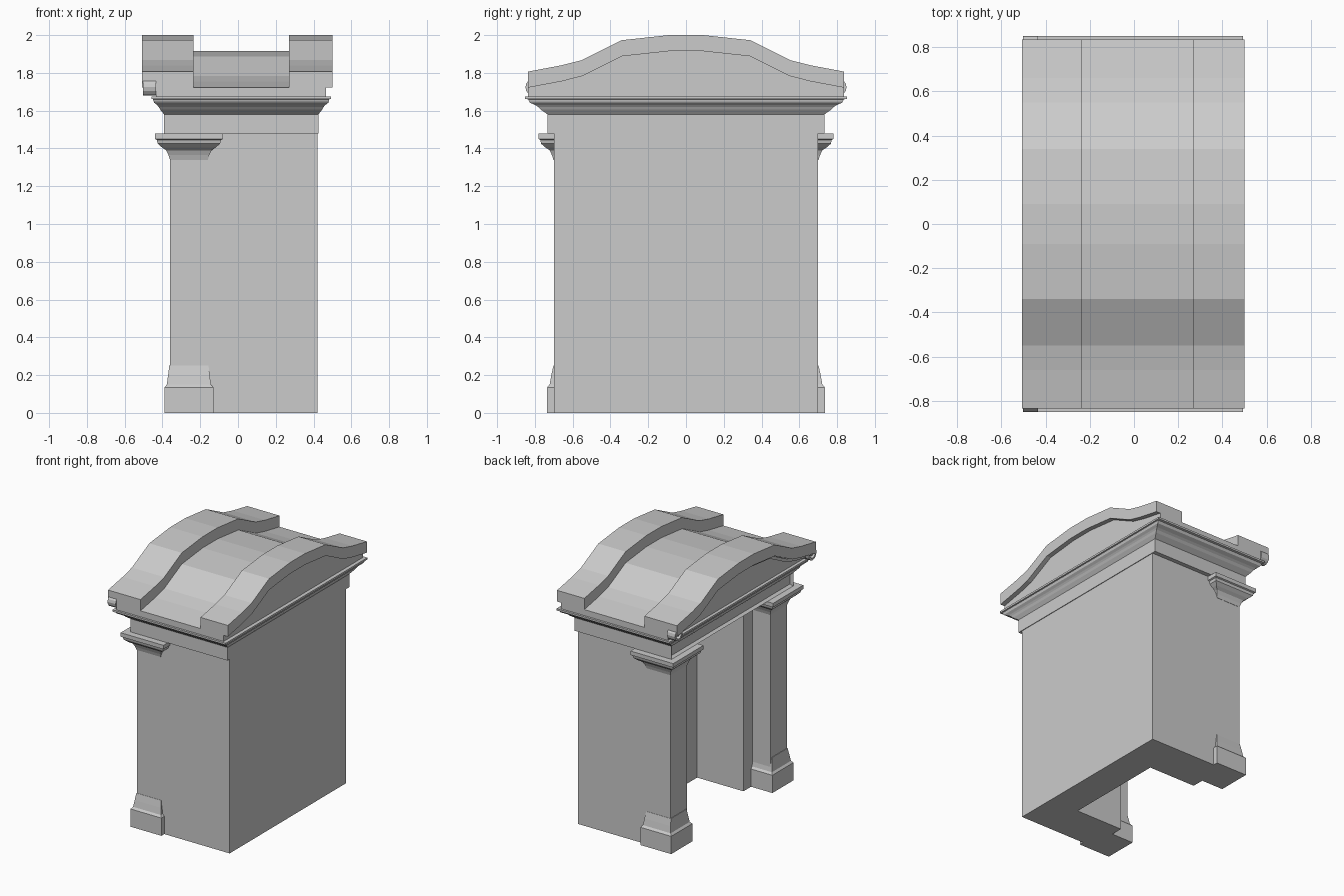
import bpy, bmesh, math

if "Cube" in bpy.data.objects:
    bpy.data.objects.remove(bpy.data.objects["Cube"])


def finish(name, bm):
    bmesh.ops.recalc_face_normals(bm, faces=bm.faces)
    me = bpy.data.meshes.new(name)
    bm.to_mesh(me)
    bm.free()
    ob = bpy.data.objects.new(name, me)
    bpy.context.collection.objects.link(ob)
    return ob


def prism(name, pts, axis, a, b):
    """Extrude a closed outline along z (points x,y) or x (points y,z)."""
    bm = bmesh.new()
    put = (lambda p, t: (p[0], p[1], t)) if axis == 'z' else (lambda p, t: (t, p[0], p[1]))
    lo = [bm.verts.new(put(p, a)) for p in pts]
    hi = [bm.verts.new(put(p, b)) for p in pts]
    bm.faces.new(lo)
    bm.faces.new(hi)
    n = len(pts)
    for i in range(n):
        j = (i + 1) % n
        bm.faces.new((lo[i], lo[j], hi[j], hi[i]))
    return finish(name, bm)


def stack(name, cx, cy, rings, panel=None):
    """Rectangular moulding: rings are (half x, half y, z)."""
    bm = bmesh.new()
    loops = [[bm.verts.new((cx + sx * hx, cy + sy * hy, z))
              for sx, sy in ((-1, -1), (1, -1), (1, 1), (-1, 1))] for hx, hy, z in rings]
    bm.faces.new(loops[0])
    bm.faces.new(loops[-1])
    for lo, hi in zip(loops, loops[1:]):
        for i in range(4):
            j = (i + 1) % 4
            bm.faces.new((lo[i], lo[j], hi[j], hi[i]))
    if panel:
        bmesh.ops.recalc_face_normals(bm, faces=bm.faces)
        face = min(bm.faces, key=lambda f: f.calc_center_median().x)
        bmesh.ops.inset_individual(bm, faces=[face], thickness=panel, depth=-panel)
    return finish(name, bm)


# U-shaped walls around the niche, open towards -x
prism("niche_walls", [(0.42, -0.70), (0.42, 0.70), (-0.21, 0.70), (-0.21, 0.39),
                      (0.18, 0.39), (0.18, -0.39), (-0.21, -0.39), (-0.21, -0.70)],
      'z', 0, 1.49)

# Corner columns: plinth, shaft and flared capital
for side, s in (("right", -1), ("left", 1)):
    stack("column_base_" + side, -0.26, s * 0.608,
          [(0.130, 0.127, 0), (0.130, 0.127, 0.135), (0.117, 0.114, 0.15),
           (0.110, 0.105, 0.20), (0.104, 0.094, 0.25)])
    stack("column_shaft_" + side, -0.255, s * 0.60, [(0.105, 0.10, 0.1), (0.105, 0.10, 1.40)])
    cap = [(0, 1.34), (0.008, 1.365), (0.02, 1.39), (0.042, 1.405),
           (0.065, 1.425), (0.07, 1.445), (0.08, 1.45), (0.08, 1.48)]
    stack("column_capital_" + side, -0.26, s * 0.60,
          [(0.10 + d, 0.102 + d, z) for d, z in cap])

# Frieze with sunk panel over the opening, then the cornice
stack("frieze", 0.017, 0, [(0.408, 0.732, 1.48), (0.408, 0.732, 1.60)], panel=0.02)
cornice = [(0, 1.58), (0.3, 1.605), (0.42, 1.62), (0.55, 1.63), (0.78, 1.642),
           (0.85, 1.655), (0.85, 1.66), (1, 1.662), (1, 1.676)]
stack("cornice", 0.017, 0, [(0.408 + 0.068 * t, 0.732 + 0.12 * t, z) for t, z in cornice])

# Curved roof: half profile mirrored in y
half = [(0.836, 1.807), (0.66, 1.84), (0.55, 1.868), (0.34, 1.973), (0.09, 2.0)]
crown = half + [(-y, z) for y, z in reversed(half)]
DROP = 0.085
lowered = [(y, z - DROP) for y, z in crown]
prism("roof_body", lowered + [(-0.836, 1.67), (0.836, 1.67)], 'x', -0.435, 0.465)
for name, a, b in (("roof_band_open_end", -0.508, -0.235), ("roof_band_back_end", 0.27, 0.50)):
    prism(name, crown + lowered[::-1], 'x', a, b)

# Narrow rim under the open end of the roof
rim = [(y * 0.97, z - DROP) for y, z in crown]
prism("pediment_rim", rim + [(y, z - 0.025) for y, z in reversed(rim)], 'x', -0.475, -0.43)

# Scroll ends of the pediment: ring and core
for side, s in (("right", -1), ("left", 1)):
    bm = bmesh.new()
    N = 14
    sections = [(0.046, -0.435), (0.046, -0.503), (0.030, -0.503), (0.030, -0.475),
                (0.014, -0.475), (0.014, -0.497)]
    loops = [[bm.verts.new((x, s * 0.804 + r * math.cos(2 * math.pi * i / N),
                            1.724 + r * math.sin(2 * math.pi * i / N))) for i in range(N)]
             for r, x in sections]
    for lo, hi in zip(loops, loops[1:]):
        for i in range(N):
            j = (i + 1) % N
            bm.faces.new((lo[i], lo[j], hi[j], hi[i]))
    bm.faces.new(loops[0])
    bm.faces.new(loops[-1])
    finish("scroll_" + side, bm)
